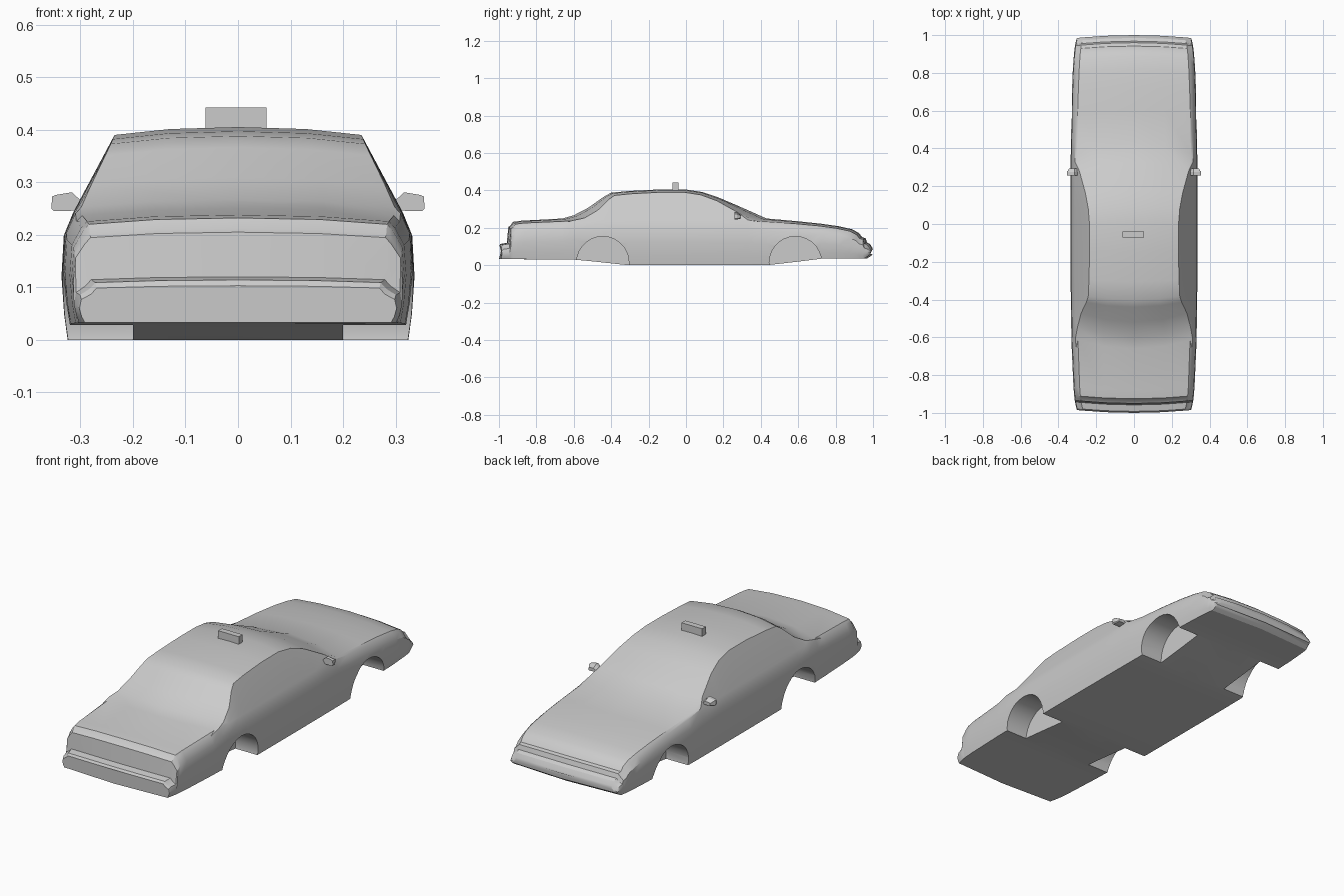
import bpy, bmesh, math
from mathutils import Vector, Matrix

old = bpy.data.objects.get("Cube")
if old:
    bpy.data.objects.remove(old, do_unlink=True)

GREY = (0.6, 0.6, 0.6, 1)
paint = bpy.data.materials.new("plain_grey")
paint.use_nodes = True
paint.diffuse_color = GREY
paint.node_tree.nodes["Principled BSDF"].inputs["Base Color"].default_value = GREY


def finish(name, bm):
    """Turn a bmesh into a painted object."""
    bmesh.ops.recalc_face_normals(bm, faces=bm.faces)
    mesh = bpy.data.meshes.new(name)
    bm.to_mesh(mesh)
    bm.free()
    obj = bpy.data.objects.new(name, mesh)
    bpy.context.collection.objects.link(obj)
    mesh.materials.append(paint)
    return obj


def loft(name, rings):
    """Skin a list of closed rings and cap both ends."""
    bm = bmesh.new()
    rows = [[bm.verts.new(point) for point in ring] for ring in rings]
    count = len(rows[0])
    for first, second in zip(rows, rows[1:]):
        for i in range(count):
            j = (i + 1) % count
            bm.faces.new((first[i], first[j], second[j], second[i]))
    bm.faces.new(rows[0])
    bm.faces.new(rows[-1])
    return finish(name, bm)


def along(path, y):
    """Height of a polyline path at position y."""
    for (y_start, z_start), (y_end, z_end) in zip(path, path[1:]):
        if y <= y_end:
            return z_start + (z_end - z_start) * (y - y_start) / (y_end - y_start)


# Centre line of the floor
floor_line = [(-1, .033), (-.585, .03), (-.305, 0), (.445, 0),
              (.724, .035), (.97, .036), (1, .058)]

# Centre line over the bumper, boot, roof, bonnet and nose
crown_line = [(-1, .103), (-.992, .114), (-.958, .12), (-.95, .205), (-.94, .212),
              (-.925, .232), (-.88, .238), (-.66, .25), (-.6, .267), (-.52, .309),
              (-.44, .366), (-.4, .388), (-.305, .397), (-.15, .405), (0, .405),
              (.09, .391), (.18, .36), (.33, .295), (.43, .25), (.6, .235),
              (.724, .222), (.82, .208), (.89, .192), (.925, .172), (.942, .15),
              (.96, .145), (.968, .122), (.985, .112), (.997, .092), (1, .084)]


def body_ring(y, top):
    """Cross-section: floor, bulged side, shoulder, belt, roof edge, crown."""
    base = along(floor_line, y)
    # Sides taper gently in plan, then tuck in at the ends
    width = .336 - .022 * abs(y) ** 3 - .012 * abs(y) ** 24
    # Glass bases are bowed most strongly
    bow = .015 + .045 * math.exp(-((abs(y + .09) - .48) / .15) ** 2)
    drop = min(.015, .003 + (top - .08) * .06)
    edge_z = top - drop
    belt_z = min(.242, edge_z - .012)
    belt_x = width - .022
    edge_x = belt_x - .005 - (edge_z - belt_z) / 2
    rise = belt_z - base
    half = [(0, base), (width * .965, base), (width * .985, base + rise * .2),
            (width, base + rise * .5), (width * .987, base + rise * .82),
            (belt_x, belt_z), (edge_x, edge_z),
            (edge_x * .55, top - drop / 4), (0, top)]
    ring = []
    for i, (x, z) in enumerate(half):
        # Ends curve over their full height, the rest only above the belt
        bend = bow if abs(y) > .85 or i > 5 else 0
        shift = bend * min(1, x / .3) ** 2
        ring.append(Vector((x, y - math.copysign(shift, y), z)))
    return ring + [Vector((-p.x, p.y, p.z)) for p in ring[-2:0:-1]]


body = loft("car_body", [body_ring(y, top) for y, top in crown_line])


def cut_arch(side, y):
    """Cut one wheel pocket into the body."""
    bm = bmesh.new()
    place = Matrix.Translation((side * .35, y, .014)) @ Matrix.Rotation(math.pi / 2, 4, 'Y')
    bmesh.ops.create_cone(bm, cap_ends=True, segments=28, radius1=.14,
                          radius2=.14, depth=.3, matrix=place)
    cutter = finish("arch_cutter", bm)
    cutter.hide_render = True
    cut = body.modifiers.new("arch", 'BOOLEAN')
    cut.operation = 'DIFFERENCE'
    cut.solver = 'EXACT'
    cut.object = cutter
    bpy.context.view_layer.objects.active = body
    bpy.ops.object.modifier_apply(modifier=cut.name)
    bpy.data.objects.remove(cutter, do_unlink=True)


# Wheel arch pockets
for arch_y in (-.445, .585):
    for side in (-1, 1):
        cut_arch(side, arch_y)

# Roof sign
bm = bmesh.new()
bmesh.ops.create_cube(bm, size=1, matrix=Matrix.Translation((-.004, -.056, .42))
                      @ Matrix.Diagonal((.116, .03, .044, 1)))
finish("roof_sign", bm)

# Door mirrors: an outline with its forward side tapered in
outline = [(.296, .262), (.306, .246), (.35, .245), (.355, .25),
           (.354, .273), (.346, .276), (.316, .281), (.313, .278)]
for name, side in (("left_mirror", 1), ("right_mirror", -1)):
    rings = [[(side * x, y, z) for x, z in outline] for y in (.258, .274)]
    rings.append([(side * (.095 + x * .7), .295, .128 + z / 2) for x, z in outline])
    loft(name, rings)

# Smooth panels with crisp creases
bpy.ops.object.select_all(action='DESELECT')
body.select_set(True)
bpy.context.view_layer.objects.active = body
bpy.ops.object.shade_smooth_by_angle(angle=math.radians(28))
